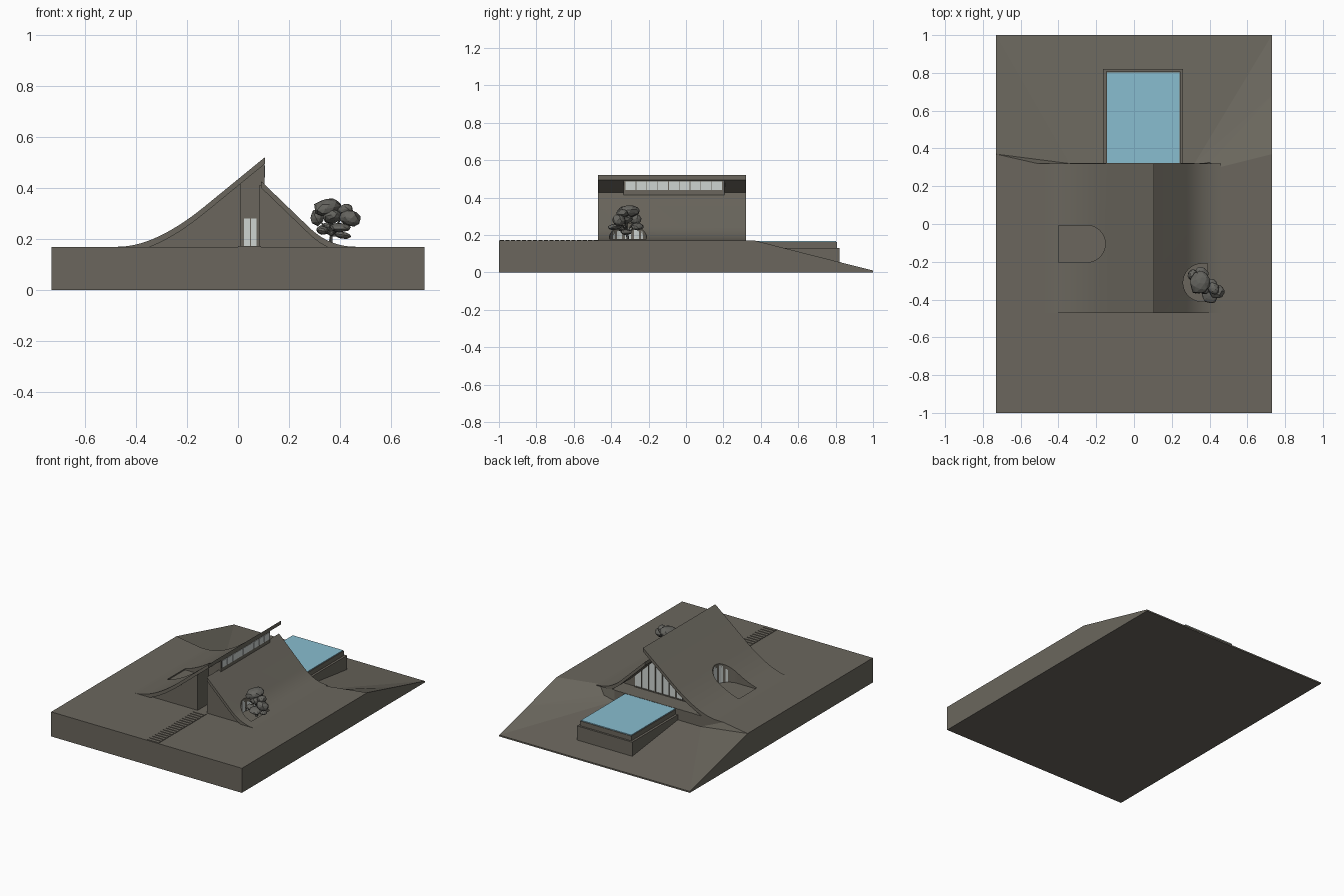
import bpy, bmesh, math, random
from mathutils import Vector

if "Cube" in bpy.data.objects:
    bpy.data.objects.remove(bpy.data.objects["Cube"])

random.seed(4)

def material(name, col):
    m = bpy.data.materials.new(name)
    m.diffuse_color = (*col, 1)
    m.use_nodes = True
    m.node_tree.nodes["Principled BSDF"].inputs["Base Color"].default_value = m.diffuse_color
    return m

STONE = material("warm_grey", (0.145, 0.134, 0.110))
LEAF = material("tree_grey", (0.130, 0.128, 0.115))
WATER = material("pool_blue", (0.25, 0.51, 0.63))
GLASS = material("pale_glass", (0.62, 0.66, 0.64))

def mesh_object(name, verts, faces, mat):
    me = bpy.data.meshes.new(name)
    me.from_pydata(verts, [], faces)
    bm = bmesh.new()
    bm.from_mesh(me)
    bmesh.ops.recalc_face_normals(bm, faces=bm.faces)
    bm.to_mesh(me)
    bm.free()
    me.materials.append(mat)
    ob = bpy.data.objects.new(name, me)
    bpy.context.collection.objects.link(ob)
    return ob

def prism(name, base, offset, mat):
    """Extrude a polygon of 3D points by an offset vector."""
    n = len(base)
    verts = [Vector(p) for p in base] + [Vector(p) + Vector(offset) for p in base]
    faces = [list(range(n)), list(range(2 * n - 1, n - 1, -1))]
    faces += [[i, (i + 1) % n, n + (i + 1) % n, n + i] for i in range(n)]
    return mesh_object(name, verts, faces, mat)

def slab(name, profile, y0, y1, mat=STONE):
    return prism(name, [(x, y0, z) for x, z in profile], (0, y1 - y0, 0), mat)

def box(name, x0, x1, y0, y1, z0, z1, mat=STONE):
    return slab(name, [(x0, z0), (x1, z0), (x1, z1), (x0, z1)], y0, y1, mat)

# Ground block with a sunken slope at the back
G = {"a": (-.73, -1, 0), "b": (.73, -1, 0), "c": (.73, 1, 0), "d": (-.73, 1, 0),
     "P": (-.73, -1, .17), "Q": (.73, -1, .17), "A": (.73, .37, .17), "B": (.45, .30, .17),
     "K": (.32, .32, .17), "J": (-.34, .32, .17), "L": (-.51, .32, .17), "M": (-.73, .37, .17),
     "C": (.40, .325, .115), "D": (.32, .32, .095), "I": (-.34, .32, .095),
     "E": (.73, .68, .091), "F": (.73, 1, .01), "G": (-.73, 1, .01)}
keys = list(G)
mesh_object("ground", list(G.values()),
            [[keys.index(k) for k in f] for f in
             "PQABKJLM KDIJ LJI MLI MIG KBCD AECB CED DEF DFGI abQP bcFEAQ cdGF daPMG adcb".split()], STONE)

# Roof curves: a flared foot, then a straight rise
def curve(p0, p1, p2, top, n=14):
    pts = []
    for i in range(n + 1):
        t = i / n
        pts.append(tuple((1 - t) ** 2 * a + 2 * t * (1 - t) * b + t * t * c
                         for a, b, c in zip(p0, p1, p2)))
    return pts + [top]

LEFT = curve((-.47, .17), (-.324, .17), (-.13, .328), (.105, .52))
RIGHT = curve((.46, .17), (.358, .17), (.28, .244), (.09, .427))

def height(pts, x):
    for (xa, za), (xb, zb) in zip(pts, pts[1:]):
        if min(xa, xb) <= x <= max(xa, xb):
            return za + (zb - za) * (x - xa) / (xb - xa)
    return pts[-1][1]

def court_outline(cx, cy, r, x_end, side, n=20):
    """Arc with its round end toward the house; side=+1 rounds to +x."""
    arc = [(cx + side * r * math.cos(a), cy + r * math.sin(a))
           for a in [math.pi * (i / n - .5) for i in range(n + 1)]]
    return [(x_end, cy - r)] + arc + [(x_end, cy + r)]

def roof(name, pts, outline):
    inner = [(x, max(.165, z - .026)) for x, z in pts]
    ob = slab(name, pts + inner[::-1], -.47, .32)
    cut = prism("cutter", [(x, y, .1) for x, y in outline], (0, 0, .5), STONE)
    cut.hide_render = True
    mod = ob.modifiers.new("opening", "BOOLEAN")
    mod.object, mod.operation, mod.solver = cut, "DIFFERENCE", "EXACT"
    bpy.ops.object.select_all(action="DESELECT")
    bpy.context.view_layer.objects.active = ob
    ob.select_set(True)
    bpy.ops.object.modifier_apply(modifier="opening")
    bpy.ops.object.shade_smooth_by_angle(angle=math.radians(25))
    bpy.data.objects.remove(cut)

def court_wall(name, pts, outline):
    """Wall around the court opening, glazed on alternate arc panels."""
    n = len(outline)
    verts = [(x, y, .165) for x, y in outline]
    verts += [(x, y, max(.166, height(pts, x) - .012)) for x, y in outline]
    ob = mesh_object(name, verts, [[i, i + 1, n + i + 1, n + i] for i in range(n - 1)], STONE)
    ob.data.materials.append(GLASS)
    for f in ob.data.polygons:
        if 4 < f.index < n - 6 and f.index % 3:
            f.material_index = 1

left_court = court_outline(-.25, -.105, .098, -.40, 1)
right_court = court_outline(.36, -.31, .10, .39, -1)
roof("left_roof", LEFT, left_court)
roof("right_roof", RIGHT, right_court)
court_wall("left_court_wall", LEFT, left_court)
court_wall("right_court_wall", RIGHT, right_court)

# Gable walls under the roofs
def top(x):
    return height(LEFT, x) if x <= .09 else height(RIGHT, x)

def gable(name, x0, x1, y0, y1, gap=.015, z0=.165, mat=STONE, n=12):
    xs = [x0 + (x1 - x0) * i / n for i in range(n + 1)]
    prof = [(x, max(z0 + .001, top(x) - gap)) for x in xs]
    return slab(name, [(x0, z0)] + prof + [(x1, z0)], y0, y1, mat)

gable("front_left_wall", -.37, .01, -.455, -.44)
gable("front_right_wall", .0901, .38, -.455, -.44)
gable("entry_left_wall", 0, .01, -.455, -.33, n=1)
box("entry_right_wall", .083, .093, -.455, -.33, .165, .41)
gable("entry_wall", 0, .09, -.335, -.325, n=2)
gable("back_left_wall", -.37, .09, .185, .2)
gable("back_right_wall", .0901, .38, .185, .2)

# Entry door in two glass leaves
for x in (.024, .05):
    box("door_glass", x, x + .023, -.339, -.335, .172, .28, GLASS)

# Back glazing split by mullions
edges = [-.17 + .26 * i / 5 for i in range(6)] + [.0901 + .16 * i / 3 for i in range(1, 4)]
for x0, x1 in zip(edges, edges[1:]):
    gable("back_glass", x0 + .003 if x0 != .09 else .0931, x1 - .003, .2, .204, .032, .174, GLASS, 2)
    box("back_mullion", x0 - .003, x0 + .003, .2, .209, .17, top(x0) - .028)
box("back_door_rail", -.17, .25, .2, .208, .17, .176)

# Clerestory strip between the roofs
slab("clerestory_frame", [(.078, .41), (.103, .41), (.103, .498), (.078, .478)], -.335, .205)
step = .52 / 9
for i in range(9):
    y = -.325 + i * step
    box("clerestory_glass", .103, .106, y + .002, y + step - .002, .44, .487, GLASS)

# Pool block, overflow ledge and water
box("pool_ledge", -.163, .26, .32, .82, 0, .13)
box("pool_wall", -.147, .245, .32, .807, .12, .163)
box("pool_water", -.143, .241, .32, .803, .16, .168, WATER)
box("house_base", -.34, .32, .1, .322, .02, .1695)

# Front path of narrow slabs
for i in range(18):
    y = -.995 + i * .0295
    box("path_slab", 0, .09, y, y + .022, .165, .1735)

# Tree in the right court
def branch(p, q, r):
    p, q = Vector(p), Vector(q)
    bpy.ops.mesh.primitive_cone_add(vertices=6, radius1=r, radius2=r * .6, depth=(q - p).length,
                                    location=(p + q) / 2)
    ob = bpy.context.object
    ob.name = "tree_branch"
    ob.rotation_euler = (q - p).to_track_quat("Z", "Y").to_euler()
    ob.data.materials.append(LEAF)

clumps = [(.35, -.31, .325, .065, .035), (.44, -.36, .28, .043, .032), (.31, -.27, .285, .032, .034),
          (.37, -.33, .29, .045, .028), (.36, -.26, .245, .038, .020), (.40, -.38, .245, .045, .018),
          (.41, -.32, .215, .034, .014), (.33, -.34, .235, .030, .018), (.42, -.34, .315, .035, .022)]
fork = (.365, -.315, .215)
branch((.36, -.31, .165), fork, .009)
for x, y, z, r, h in clumps:
    branch(fork, (x, y, z), .005)
    bpy.ops.mesh.primitive_ico_sphere_add(subdivisions=2, radius=1, location=(x, y, z))
    ob = bpy.context.object
    ob.name = "tree_foliage"
    ob.scale = (r, r * .85, h)
    ob.rotation_euler = (random.uniform(-.2, .2), random.uniform(-.2, .2), random.uniform(0, 3))
    for v in ob.data.vertices:
        v.co *= random.uniform(.88, 1.06)
    ob.data.materials.append(LEAF)
